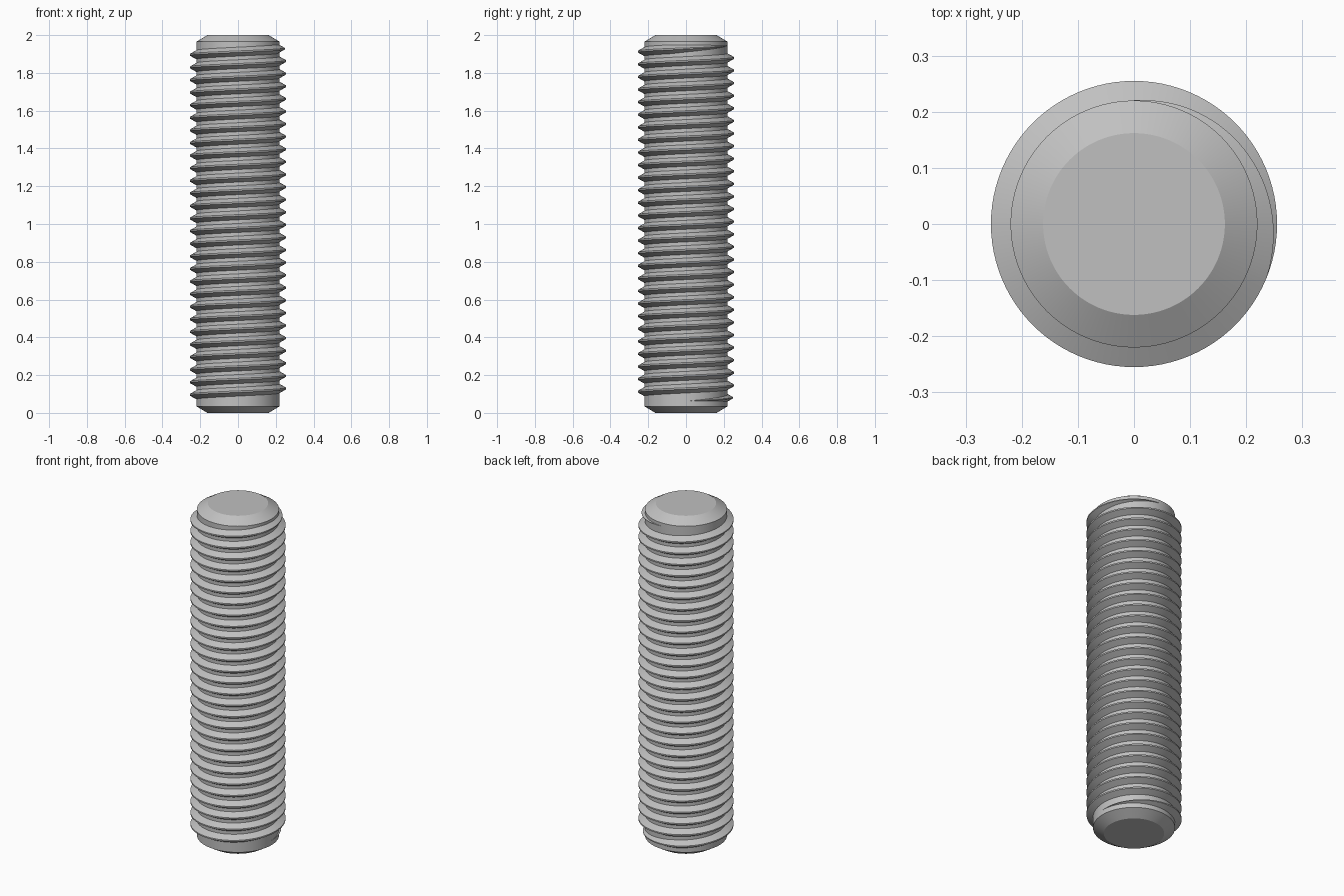
import bpy, bmesh, math

cube = bpy.data.objects.get("Cube")
if cube:
    bpy.data.objects.remove(cube)

CORE_R, TIP_R, CREST_R = 0.22, 0.162, 0.255
CHAMFER = 0.035
PITCH = 1 / 15
SEGS = 96                      # segments per turn
START_Z, TURNS = 0.0625, 28.25
FADE = 0.31                    # run-out length in turns
ROOT_W, CREST_W = 0.024, 0.004  # half widths of the thread ridge

steel = bpy.data.materials.new("steel grey")
steel.use_nodes = True
colour = (0.53, 0.53, 0.53, 1)
steel.diffuse_color = colour
steel.node_tree.nodes["Principled BSDF"].inputs["Base Color"].default_value = colour


def finish(bm, name):
    bmesh.ops.recalc_face_normals(bm, faces=bm.faces)
    mesh = bpy.data.meshes.new(name)
    bm.to_mesh(mesh)
    bm.free()
    obj = bpy.data.objects.new(name, mesh)
    bpy.context.collection.objects.link(obj)
    mesh.materials.append(steel)
    bpy.ops.object.select_all(action='DESELECT')
    obj.select_set(True)
    bpy.context.view_layer.objects.active = obj
    bpy.ops.object.shade_smooth_by_angle(angle=math.radians(25))


def bridge(bm, a, b):
    n = len(a)
    for i in range(n):
        j = (i + 1) % n
        bm.faces.new((a[i], a[j], b[j], b[i]))


# Core rod with a chamfer at each end
bm = bmesh.new()
rings = []
for r, z in ((TIP_R, 0), (CORE_R, CHAMFER), (CORE_R, 2 - CHAMFER), (TIP_R, 2)):
    angles = [math.tau * i / SEGS for i in range(SEGS)]
    rings.append([bm.verts.new((r * math.cos(a), r * math.sin(a), z)) for a in angles])
for low, high in zip(rings, rings[1:]):
    bridge(bm, low, high)
bm.faces.new(rings[0])
bm.faces.new(rings[-1])
finish(bm, "core_rod")

# Right-hand helical ridge that fades into the rod at both ends
bm = bmesh.new()
steps = round(TURNS * SEGS)
previous = None
for s in range(steps + 1):
    turn = s / SEGS
    scale = max(0.02, min(1, turn / FADE, (TURNS - turn) / FADE))
    a, z = math.tau * turn, START_Z + PITCH * turn
    crest = CORE_R + (CREST_R - CORE_R) * scale
    section = ((CORE_R - 0.004, -ROOT_W - 0.002), (crest, -CREST_W),
               (crest, CREST_W), (CORE_R - 0.004, ROOT_W + 0.002))
    ring = [bm.verts.new((r * math.cos(a), r * math.sin(a), z + h * scale))
            for r, h in section]
    if previous:
        bridge(bm, previous, ring)
    else:
        bm.faces.new(ring)
    previous = ring
bm.faces.new(previous)
finish(bm, "screw_thread")
